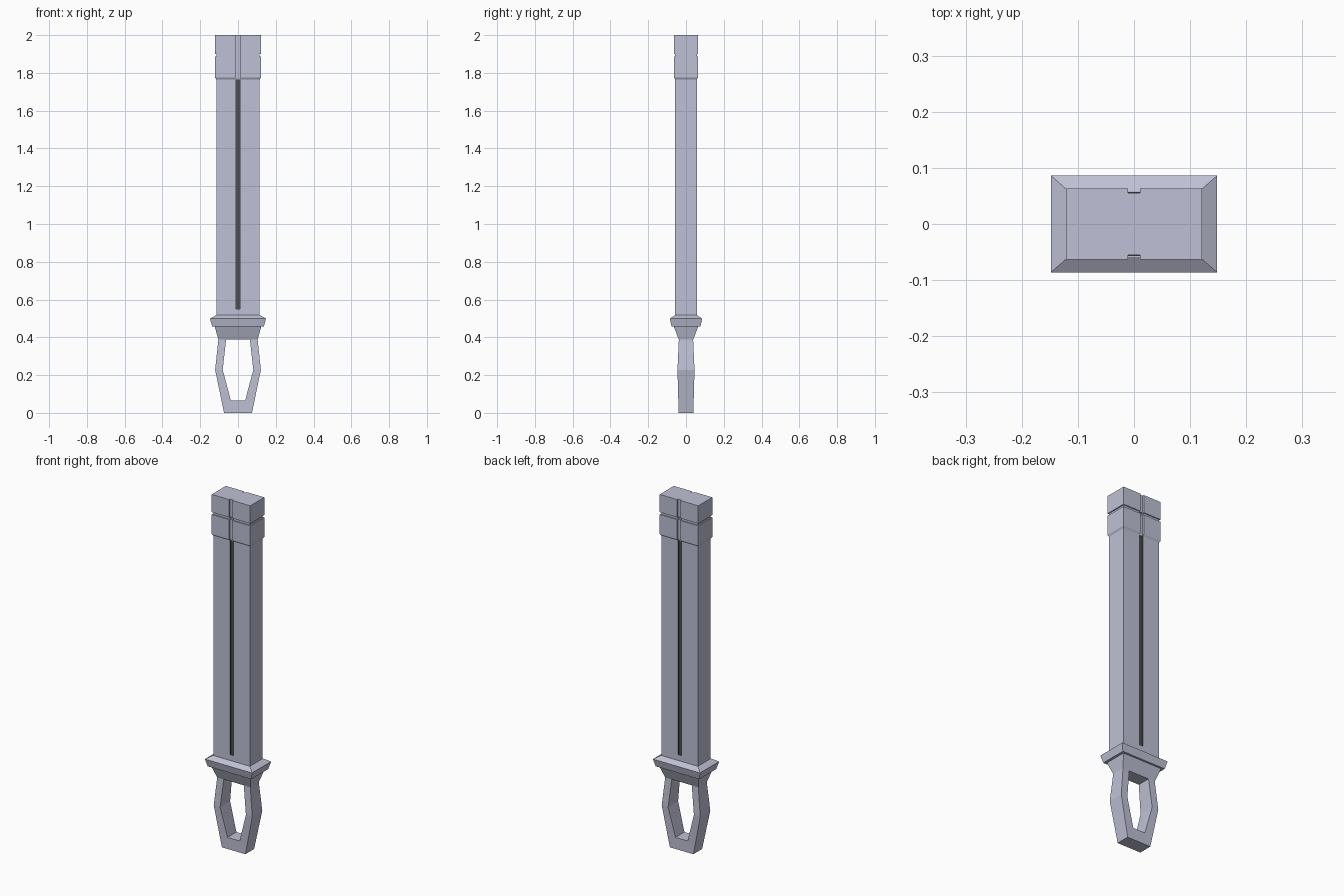
import bpy, bmesh

if "Cube" in bpy.data.objects:
    bpy.data.objects.remove(bpy.data.objects["Cube"])


def material(name, rgb):
    mat = bpy.data.materials.new(name)
    mat.diffuse_color = (*rgb, 1)
    mat.use_nodes = True
    mat.node_tree.nodes["Principled BSDF"].inputs["Base Color"].default_value = mat.diffuse_color
    return mat


steel = material("grey_steel", (0.52, 0.53, 0.66))
dark = material("dark_groove", (0.08, 0.08, 0.08))
GROOVE = 0.011  # half width of the centre groove


def finish(name, bm):
    bmesh.ops.remove_doubles(bm, verts=bm.verts[:], dist=1e-5)
    bmesh.ops.dissolve_degenerate(bm, edges=bm.edges[:], dist=1e-5)
    bmesh.ops.recalc_face_normals(bm, faces=bm.faces[:])
    mesh = bpy.data.meshes.new(name)
    bm.to_mesh(mesh)
    bm.free()
    mesh.materials.append(steel)
    obj = bpy.data.objects.new(name, mesh)
    bpy.context.collection.objects.link(obj)
    return obj


def section(z, hx, hy, depth=None):
    """Rectangle, or rectangle with a notch in front and back."""
    if depth is None:
        half = [(-hx, -hy), (hx, -hy)]
    else:
        g, d = GROOVE, hy - depth
        half = [(-hx, -hy), (-g, -hy), (-g, -d), (g, -d), (g, -hy), (hx, -hy)]
    return [(x, y, z) for x, y in half + [(-x, -y) for x, y in half]]


def loft(name, sections):
    bm = bmesh.new()
    rings = [[bm.verts.new(p) for p in section(*s)] for s in sections]
    n = len(rings[0])
    for a, b in zip(rings, rings[1:]):
        for i in range(n):
            j = (i + 1) % n
            bm.faces.new((a[i], a[j], b[j], b[i]))
    bm.faces.new(rings[0][::-1])
    bm.faces.new(rings[-1])
    return finish(name, bm)


# Long grooved body with dark groove floors and walls
body = loft("body", [(0.51, 0.115, 0.057, 0), (0.55, 0.115, 0.057, 0),
                     (0.55, 0.115, 0.057, 0.008), (1.77, 0.115, 0.057, 0.008),
                     (1.91, 0.115, 0.057, 0.008)])
body.data.materials.append(dark)
for f in body.data.polygons:
    c = f.center
    if abs(c.x) < 0.012 and abs(c.y) < 0.0565 and 0.545 < c.z < 1.77 and abs(c.y) > 0.04:
        f.material_index = 1

# Two bands at the top, notched in line with the groove
loft("lower_band", [(1.765, 0.115, 0.057, 0.004), (1.775, 0.121, 0.063, 0.008),
                    (1.886, 0.121, 0.063, 0.008)])
loft("upper_band", [(1.899, 0.121, 0.063, 0.008), (2.0, 0.121, 0.063, 0.008)])

# Flared guard below the body
loft("guard", [(0.388, 0.104, 0.038), (0.457, 0.123, 0.065), (0.457, 0.137, 0.076),
               (0.499, 0.148, 0.086), (0.517, 0.117, 0.059)])

# Open loop handle: outer and inner outlines as (x, z, half depth)
outer = [(0.104, 0.388, 0.038), (0.121, 0.228, 0.045), (0.074, 0.0, 0.039)]
inner = [(0.063, 0.388, 0.038), (0.081, 0.228, 0.045), (0.038, 0.066, 0.040)]
bm = bmesh.new()


def outline(points, side):
    full = points + [(-x, z, h) for x, z, h in reversed(points)]
    return [bm.verts.new((x, side * h, z)) for x, z, h in full]


loops = [outline(outer, -1), outline(inner, -1), outline(inner, 1), outline(outer, 1)]
for k in range(4):
    a, b = loops[k], loops[(k + 1) % 4]
    for i in range(5):
        bm.faces.new((a[i], a[i + 1], b[i + 1], b[i]))
finish("handle", bm)
